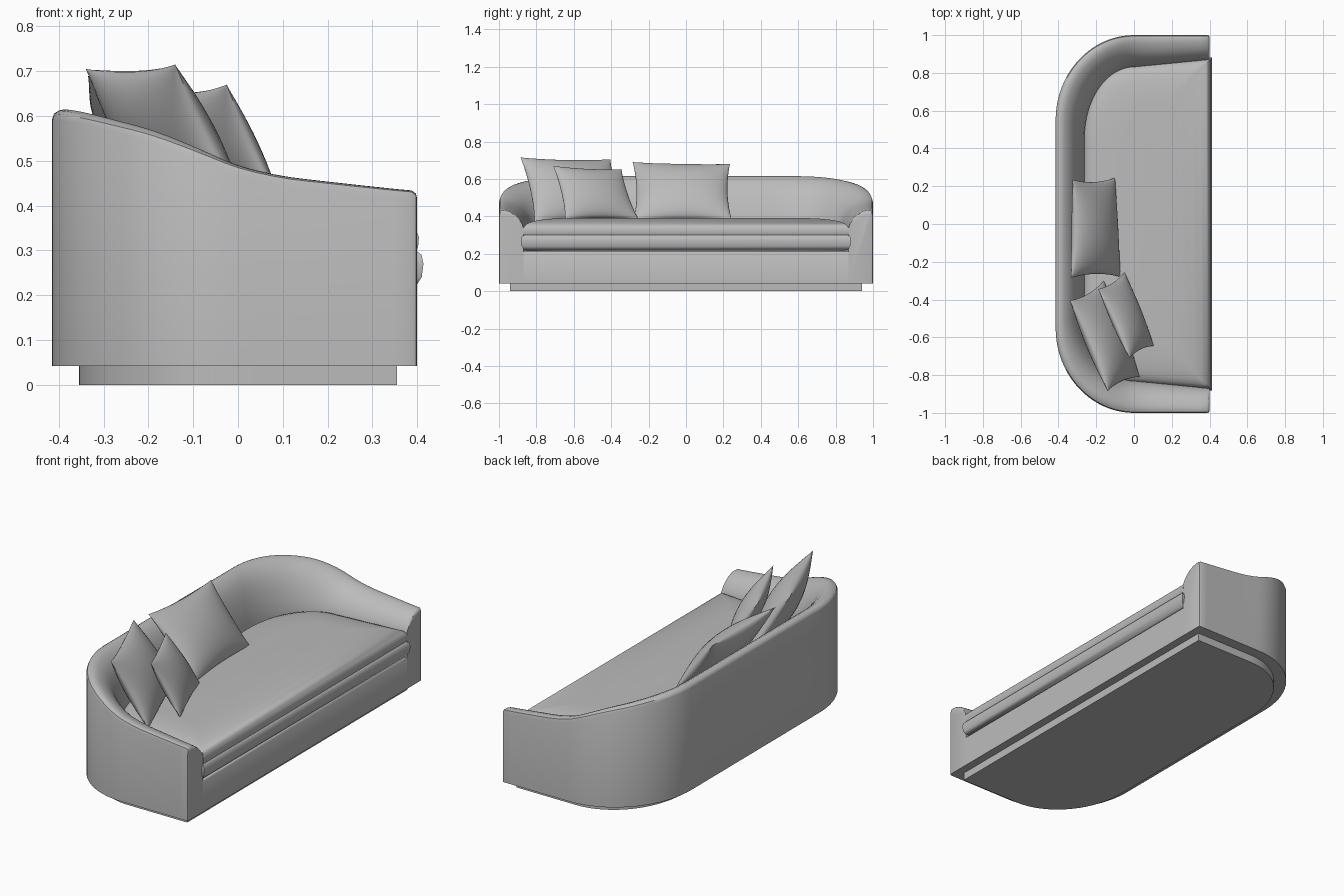
import bpy, bmesh
from math import sin, cos, pi
from mathutils import Vector

cube = bpy.data.objects.get("Cube")
if cube:
    bpy.data.objects.remove(cube, do_unlink=True)

# Single upholstery colour
fabric = bpy.data.materials.new("grey_fabric")
fabric.use_nodes = True
GREY = (0.5, 0.5, 0.5, 1)
fabric.diffuse_color = GREY
fabric.node_tree.nodes["Principled BSDF"].inputs["Base Color"].default_value = GREY


def finish(name, bm, angle=40):
    bmesh.ops.remove_doubles(bm, verts=bm.verts, dist=0.0002)
    bmesh.ops.recalc_face_normals(bm, faces=bm.faces)
    mesh = bpy.data.meshes.new(name)
    bm.to_mesh(mesh)
    bm.free()
    obj = bpy.data.objects.new(name, mesh)
    bpy.context.collection.objects.link(obj)
    mesh.materials.append(fabric)
    bpy.ops.object.select_all(action='DESELECT')
    obj.select_set(True)
    bpy.context.view_layer.objects.active = obj
    bpy.ops.object.shade_smooth_by_angle(angle=angle * pi / 180)
    return obj


def loft(name, rings, angle=40):
    """Skin closed rings of equal length and cap both ends."""
    bm = bmesh.new()
    loops = [[bm.verts.new(p) for p in ring] for ring in rings]
    n = len(loops[0])
    for a, b in zip(loops, loops[1:]):
        for i in range(n):
            j = (i + 1) % n
            bm.faces.new((a[i], a[j], b[j], b[i]))
    bm.faces.new(loops[0])
    bm.faces.new(loops[-1])
    return finish(name, bm, angle)


def u_path(front_x, front_y, side_y, corner_y, depth):
    """U-shaped plan line, open at the front, with rounded back corners."""
    half = [(front_x * (1 - i / 10), front_y + (side_y - front_y) * i / 10) for i in range(10)]
    for i in range(21):
        a = pi / 2 * i / 20
        half.append((-depth * sin(a), corner_y + (side_y - corner_y) * cos(a)))
    half += [(-depth, corner_y * (1 - i / 4)) for i in range(1, 5)]
    return half + [(x, -y) for x, y in reversed(half[:-1])]


def level(path, z, inset=0.0, centre_x=0.0):
    """Plan line at height z, drawn in towards its middle."""
    hx = max(x for x, y in path) - centre_x
    hy = max(y for x, y in path)
    return [(centre_x + (x - centre_x) * (1 - inset / hx), y * (1 - inset / hy), z) for x, y in path]


# Top line of the back and arms: height by depth
RIM = [(-0.415, 0.617), (-0.35, 0.605), (-0.2, 0.568), (-0.1, 0.53),
       (0, 0.488), (0.1, 0.465), (0.25, 0.448), (0.4, 0.432)]


def rim_height(x):
    def linear(q):
        for (x0, z0), (x1, z1) in zip(RIM, RIM[1:]):
            if q <= x1:
                return z0 + (z1 - z0) * (q - x0) / (x1 - x0)
        return RIM[-1][1]
    samples = [linear(max(x + d * 0.012, RIM[0][0])) for d in range(-3, 4)]
    return sum(samples) / len(samples)


# Rolled shoulder: share of wall thickness, share of drop to the seat
SHOULDER = [(0.03, 0.035), (0.1, 0.01), (0.18, 0), (0.3, 0.03), (0.42, 0.08), (0.55, 0.16),
            (0.68, 0.28), (0.8, 0.45), (0.9, 0.64), (0.97, 0.84), (1, 1)]
SEAT, FLOOR = 0.34, 0.042


def wall_section(o, i, push=0.0, squash=0.0, lower=0.0):
    h = rim_height(o[0]) - lower
    prof = [(0, FLOOR), (0, h - 0.022)]
    prof += [(s, h - f * (h - SEAT)) for s, f in SHOULDER] + [(1, FLOOR)]
    out = []
    for s, z in prof:
        s = squash + s * (1 - squash)
        out.append((o[0] + (i[0] - o[0]) * s + push, o[1] + (i[1] - o[1]) * s, z))
    return out


# Wraparound back and arms, softened at the front ends
outer = u_path(0.388, 1.0, 1.0, 0.55, 0.415)
inner = u_path(0.388, 0.87, 0.83, 0.45, 0.262)
sections = [wall_section(o, i) for o, i in zip(outer, inner)]
softening = [(0.012, 0.08, 0.018), (0.009, 0.03, 0.007)]
start = [wall_section(outer[0], inner[0], *s) for s in softening]
end = [wall_section(outer[-1], inner[-1], *s) for s in reversed(softening)]
loft("back_and_arms", start + sections + end)

# Seat base between the arms
base = u_path(0.4, 0.875, 0.85, 0.47, 0.3)
loft("seat_base", [level(base, 0.042), level(base, 0.205), level(base, 0.215, 0.01)], 60)

# Recessed plinth
plinth = u_path(0.355, 0.94, 0.94, 0.53, 0.355)
loft("plinth", [level(plinth, 0), level(plinth, FLOOR + 0.003)], 35)

# Long seat cushion with a seam round the middle: (height, inset)
cushion = u_path(0.41, 0.878, 0.845, 0.46, 0.275)
PROFILE = [(0.217, 0.03), (0.222, 0.012), (0.24, 0), (0.27, -0.004), (0.29, 0), (0.299, 0.012),
           (0.308, 0.008), (0.33, 0.006), (0.348, 0.014), (0.362, 0.03), (0.372, 0.055),
           (0.381, 0.1), (0.387, 0.16), (0.39, 0.22)]
loft("seat_cushion", [level(cushion, z, d, 0.07) for z, d in PROFILE], 50)


def pillow(name, top_a, top_b, low_a, low_b, half_thick):
    """Stuffed square between four corners, with pinched edges and pointed corners."""
    ta, tb, la, lb = map(Vector, (top_a, top_b, low_a, low_b))
    normal = (tb - ta).cross(la - ta).normalized()
    n = 20
    bm = bmesh.new()
    for side in (-1, 1):
        grid = []
        for r in range(n + 1):
            row = []
            for c in range(n + 1):
                u, v = sin(pi * (c / n - 0.5)), sin(pi * (r / n - 0.5))
                puff = half_thick * ((1 - u * u) * (1 - v * v)) ** 0.55
                p, q = u * (1 - 0.07 * (1 - v * v)), v * (1 - 0.07 * (1 - u * u))
                s, t = (p + 1) / 2, (q + 1) / 2
                flat = ta.lerp(tb, s).lerp(la.lerp(lb, s), t)
                row.append(bm.verts.new(flat + normal * puff * side))
            grid.append(row)
        for r in range(n):
            for c in range(n):
                bm.faces.new((grid[r][c], grid[r][c + 1], grid[r + 1][c + 1], grid[r + 1][c]))
    return finish(name, bm, 50)


# Scatter pillows leaning on the back
pillow("middle_pillow", (-0.335, -0.285, 0.69), (-0.325, 0.235, 0.68),
       (-0.07, -0.28, 0.38), (-0.1, 0.245, 0.38), 0.07)
pillow("corner_pillow", (-0.14, -0.885, 0.715), (-0.34, -0.405, 0.705),
       (0.03, -0.81, 0.365), (-0.16, -0.3, 0.38), 0.075)
pillow("small_pillow", (-0.025, -0.71, 0.67), (-0.19, -0.345, 0.652),
       (0.105, -0.645, 0.385), (-0.05, -0.255, 0.385), 0.055)
